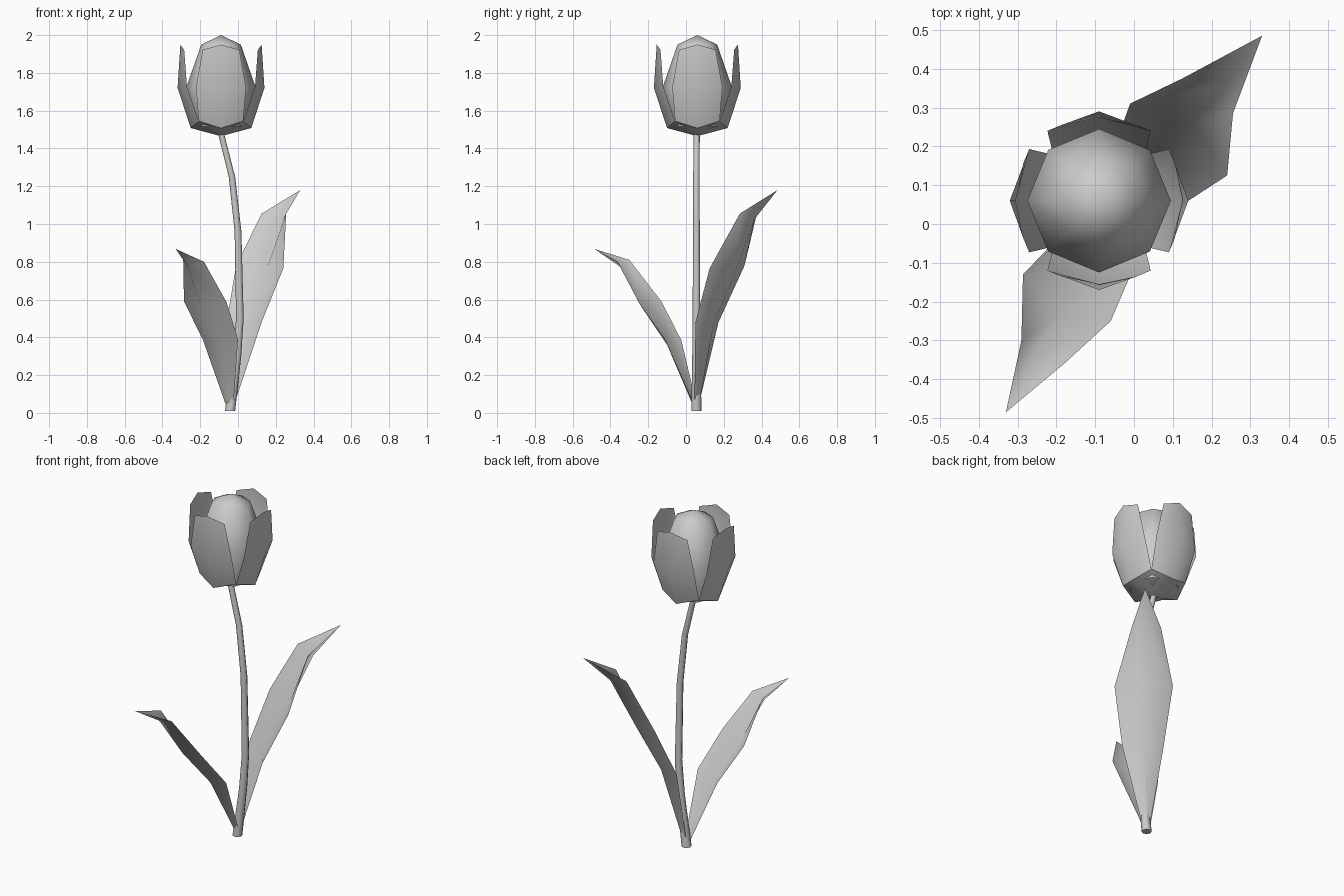
import bpy, math
from mathutils import Vector

if "Cube" in bpy.data.objects:
    bpy.data.objects.remove(bpy.data.objects["Cube"])

FLOWER = Vector((-0.09, 0.06, 0))


def make(name, verts, faces, angle=50):
    me = bpy.data.meshes.new(name)
    me.from_pydata([tuple(v) for v in verts], [], faces)
    ob = bpy.data.objects.new(name, me)
    bpy.context.collection.objects.link(ob)
    bpy.ops.object.select_all(action='DESELECT')
    ob.select_set(True)
    bpy.context.view_layer.objects.active = ob
    bpy.ops.object.shade_smooth_by_angle(angle=math.radians(angle))
    return ob


def strip_faces(rows, cols, start=0, wrap=False):
    n = cols if wrap else cols - 1
    return [(start + r * cols + c, start + r * cols + (c + 1) % cols,
             start + (r + 1) * cols + (c + 1) % cols, start + (r + 1) * cols + c)
            for r in range(rows - 1) for c in range(n)]


def ring(center, radius, sides):
    return [Vector(center) + Vector((radius * math.cos(math.tau * i / sides),
                                     radius * math.sin(math.tau * i / sides), 0))
            for i in range(sides)]


# stem: tapered tube along a gently bent path
path = [(-0.042, 0.055, 0.01, 0.027), (-0.005, 0.055, 0.3, 0.022), (0.01, 0.055, 0.5, 0.020),
        (0.0, 0.055, 0.96, 0.018), (-0.032, 0.055, 1.25, 0.017), (-0.09, 0.057, 1.48, 0.016)]
S = 8
verts = [v for x, y, z, r in path for v in ring((x, y, z), r, S)]
faces = strip_faces(len(path), S, wrap=True)
faces += [tuple(reversed(range(S))), tuple(range(len(verts) - S, len(verts)))]
make("stem", verts, faces)

# bud: eight-sided closed egg inside the petals
rings = [(0.13, 1.515), (0.185, 1.72), (0.105, 1.95)]
verts = [v for r, z in rings for v in ring(FLOWER + Vector((0, 0, z)), r, 8)]
faces = strip_faces(3, 8, wrap=True)
verts += [FLOWER + Vector((0, 0, 1.475)), FLOWER + Vector((0, 0, 2.0))]
for i in range(8):
    j = (i + 1) % 8
    faces += [(24, j, i), (25, 16 + i, 16 + j)]
make("bud", verts, faces)

# four outer petals: rows of (centre radius, centre z, side radius, side offset, side z)
petal_rows = [(0.16, 1.508, 0.118, 0.118, 1.545),
              (0.23, 1.72, 0.18, 0.133, 1.725),
              (0.215, 1.95, 0.195, 0.097, 1.922)]
for k in range(4):
    a = k * math.pi / 2
    pts = [(0, 0, 1.465)]
    for rc, zc, rs, w, zs in petal_rows:
        pts += [(rs, -w, zs), (rc, 0, zc), (rs, w, zs)]
    verts = [FLOWER + Vector((x * math.cos(a) - y * math.sin(a),
                              x * math.sin(a) + y * math.cos(a), z)) for x, y, z in pts]
    faces = strip_faces(3, 3, start=1) + [(0, 2, 1), (0, 3, 2)]
    make(f"petal_{k + 1}", verts, faces)


# leaves: rows of (edge, midrib, edge) closing in a pointed tip
def leaf(name, rows, tip):
    verts = [Vector(p) for row in rows for p in row] + [Vector(tip)]
    n = len(verts) - 1
    faces = strip_faces(len(rows), 3) + [(n - 3, n - 2, n), (n - 2, n - 1, n)]
    make(name, verts, faces, 80)


leaf("tall_leaf", [
    ((-0.052, 0.065, 0.03), (-0.035, 0.065, 0.02), (-0.025, 0.045, 0.03)),
    ((-0.06, 0.172, 0.48), (0.06, 0.145, 0.465), (0.125, 0.05, 0.48)),
    ((-0.01, 0.31, 0.78), (0.148, 0.262, 0.75), (0.24, 0.125, 0.765)),
    ((0.125, 0.375, 1.055), (0.238, 0.362, 1.025), (0.255, 0.285, 1.055)),
], (0.33, 0.485, 1.18))

leaf("short_leaf", [
    ((-0.025, 0.05, 0.03), (-0.04, 0.045, 0.02), (-0.06, 0.06, 0.03)),
    ((0.0, -0.11, 0.39), (-0.11, -0.10, 0.36), (-0.185, -0.025, 0.385)),
    ((-0.06, -0.25, 0.585), (-0.195, -0.235, 0.56), (-0.286, -0.13, 0.59)),
    ((-0.18, -0.36, 0.80), (-0.265, -0.35, 0.775), (-0.29, -0.30, 0.81)),
], (-0.33, -0.485, 0.868))
